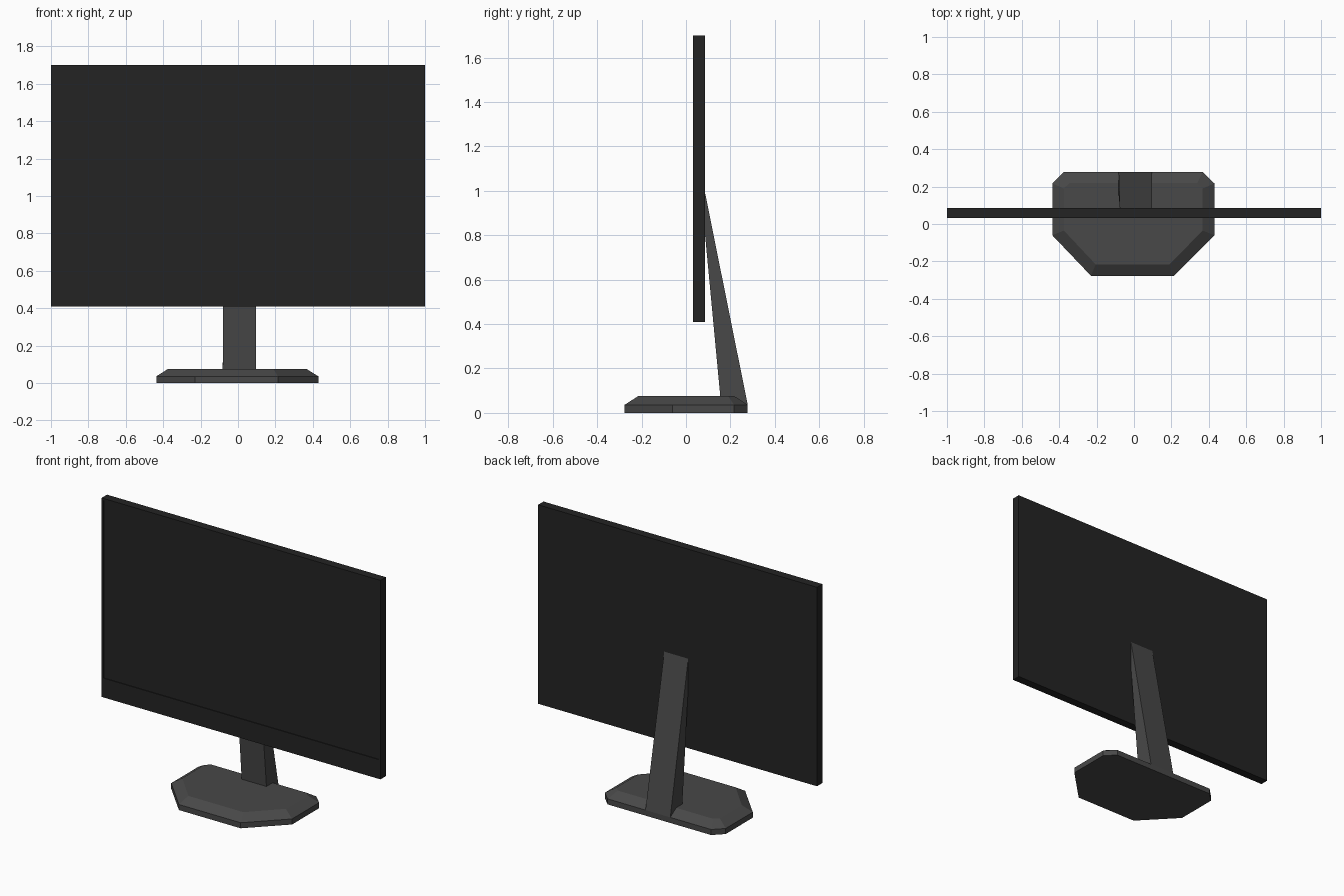
import bpy, bmesh

if "Cube" in bpy.data.objects:
    bpy.data.objects.remove(bpy.data.objects["Cube"])

def material(name, v):
    m = bpy.data.materials.new(name)
    m.diffuse_color = (v, v, v, 1)
    m.use_nodes = True
    m.node_tree.nodes["Principled BSDF"].inputs["Base Color"].default_value = m.diffuse_color
    return m

BLACK = material("panel black", 0.017)
GREY = material("stand grey", 0.065)

def finish(name, bm, mat):
    bmesh.ops.recalc_face_normals(bm, faces=bm.faces)
    me = bpy.data.meshes.new(name)
    bm.to_mesh(me)
    bm.free()
    me.materials.append(mat)
    ob = bpy.data.objects.new(name, me)
    bpy.context.collection.objects.link(ob)
    return ob

def loft(name, rings, mat):
    """Closed solid through rings of equal point count."""
    bm = bmesh.new()
    rows = [[bm.verts.new(p) for p in r] for r in rings]
    n = len(rows[0])
    for a, b in zip(rows, rows[1:]):
        for i in range(n):
            j = (i + 1) % n
            bm.faces.new((a[i], a[j], b[j], b[i]))
    bm.faces.new(rows[0][::-1])
    bm.faces.new(rows[-1])
    return finish(name, bm, mat)

# Display panel with a shallow recessed screen and a deeper chin
Y0, Y1, Z0, Z1 = 0.031, 0.086, 0.41, 1.70
def frame(x, z0, z1, y):
    return [(-x, y, z0), (x, y, z0), (x, y, z1), (-x, y, z1)]
loft("display_panel", [frame(1, Z0, Z1, Y1), frame(1, Z0, Z1, Y0),
                       frame(0.985, 0.535, 1.688, Y0),
                       frame(0.985, 0.535, 1.688, Y0 + 0.004)], BLACK)

# Foot: eight-sided plate with a sloped upper rim
outer = [(-0.23, -0.277), (0.213, -0.277), (0.43, -0.06), (0.43, 0.217),
         (0.367, 0.278), (-0.375, 0.278), (-0.437, 0.217), (-0.437, -0.06)]
inner = [(-0.205, -0.216), (0.19, -0.216), (0.367, -0.035), (0.367, 0.19),
         (0.337, 0.218), (-0.345, 0.218), (-0.375, 0.19), (-0.375, -0.035)]
loft("foot", [[(x, y, 0) for x, y in outer],
              [(x, y, 0.036) for x, y in outer],
              [(x, y, 0.075) for x, y in inner]], GREY)

# Leaning neck that tapers to an edge against the panel's back
loft("neck", [[(-0.082, 0.158, 0.036), (0.096, 0.158, 0.036),
               (0.096, 0.278, 0.036), (-0.082, 0.278, 0.036)],
              [(-0.076, 0.085, 0.81), (0.096, 0.085, 0.81),
               (0.096, 0.085, 0.995), (-0.076, 0.085, 0.995)]], GREY)
